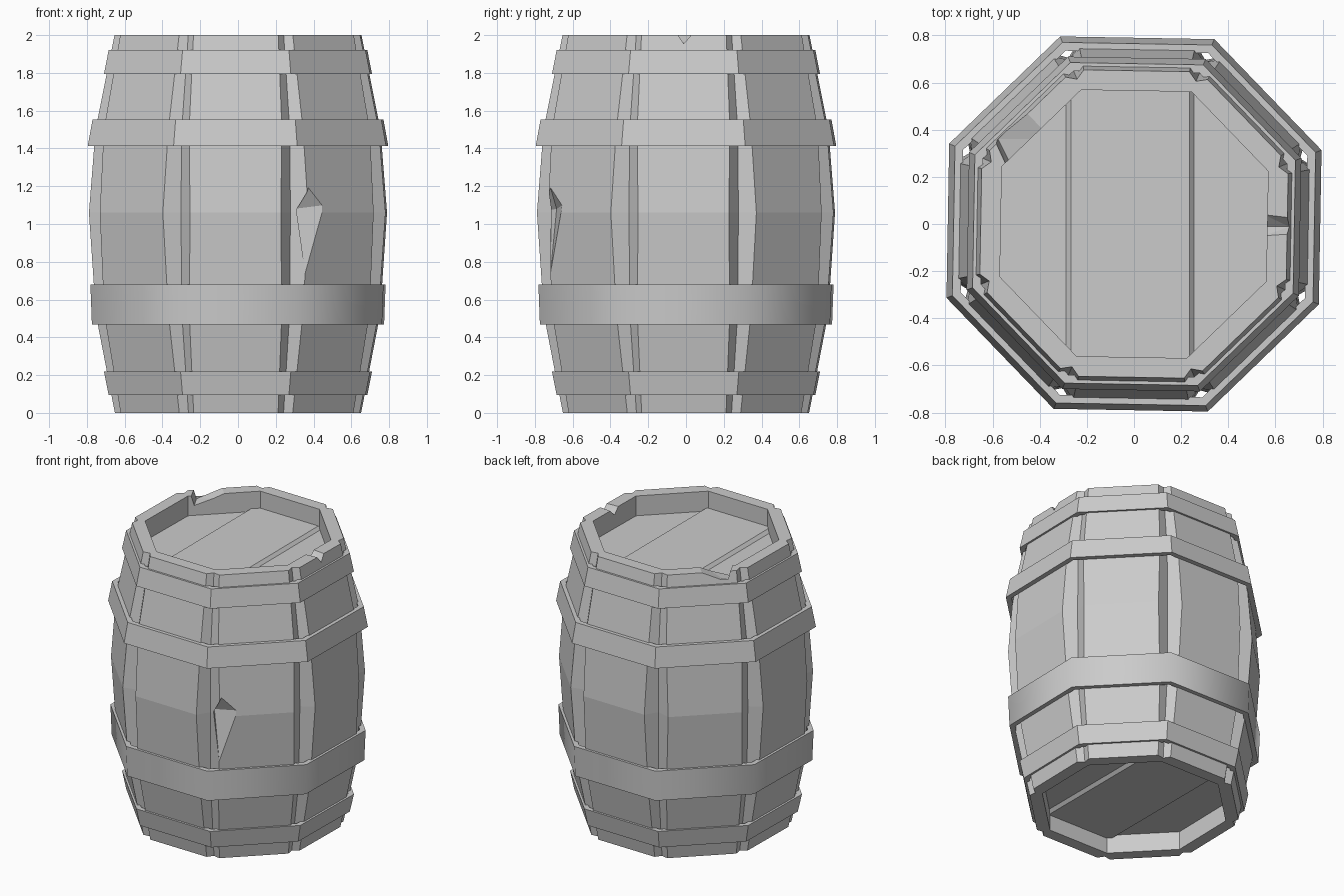
import bpy, bmesh
from math import radians, tan, cos, sin, pi
from mathutils import Vector

if "Cube" in bpy.data.objects:
    bpy.data.objects.remove(bpy.data.objects["Cube"])

T8 = tan(pi / 8)
TURN = radians(-1)          # the barrel sits very slightly twisted


def finish(name, bm):
    bmesh.ops.recalc_face_normals(bm, faces=bm.faces)
    me = bpy.data.meshes.new(name)
    bm.to_mesh(me)
    bm.free()
    ob = bpy.data.objects.new(name, me)
    bpy.context.collection.objects.link(ob)
    return ob


def polar(side, a, t, z):
    """Point at distance a out along a side's normal, t along the side."""
    k = side * pi / 4 + TURN
    return Vector((a * cos(k) - t * sin(k), a * sin(k) + t * cos(k), z))


def bridge(bm, r0, r1):
    n = len(r0)
    for i in range(n):
        bm.faces.new((r0[i], r0[(i + 1) % n], r1[(i + 1) % n], r1[i]))


def stave_ring(bm, z, a, gap, depth):
    """Octagon with a V notch at each corner."""
    ring = []
    for s in range(8):
        h = a * T8 - gap
        n = a - depth
        for aa, t in ((a, -h), (a, h), (n, n * T8)):
            ring.append(bm.verts.new(polar(s, aa, t, z)))
    return ring


def hull(name, pts):
    bm = bmesh.new()
    for p in pts:
        bm.verts.new(p)
    bmesh.ops.convex_hull(bm, input=bm.verts[:])
    return finish(name, bm)


# Barrel body: staves with recessed lids at both ends
INNER = 0.565
rows = [  # z, apothem, corner gap, notch depth
    (0.13, INNER, 0.03, 0), (0, INNER, 0.03, 0),
    (0, 0.648, 0.045, 0.04), (0.52, 0.748, 0.065, 0.06),
    (1.06, 0.785, 0.085, 0.085), (1.5, 0.75, 0.065, 0.06),
    (2, 0.65, 0.045, 0.04),
    (2, INNER, 0.03, 0), (1.86, INNER, 0.03, 0)]
bm = bmesh.new()
rings = [stave_ring(bm, *r) for r in rows]
for r0, r1 in zip(rings, rings[1:]):
    bridge(bm, r0, r1)
bm.faces.new(rings[0])
bm.faces.new(rings[-1])
body = finish("barrel_staves", bm)


# Chips broken out of the wood
def rim_chip(side, profile):
    return hull("chip_cutter", [polar(side, a, t * f, z)
                                for a, f in ((0.5, 1.3), (0.66, 1)) for t, z in profile])


cutters = [
    hull("chip_cutter", [(0.385, -0.722, 1.21), (0.455, -0.655, 1.10), (0.37, -0.725, 0.66),
                         (0.295, -0.685, 1.08), (0.37, -0.84, 1.05)]),
    rim_chip(0, [(-0.045, 2.02), (0.055, 2.02), (0.0, 1.955)]),
    rim_chip(3, [(-0.02, 2.02), (0.0, 2.0), (0.165, 1.93), (0.185, 2.02)]),
]
bpy.context.view_layer.objects.active = body
for c in cutters:
    c.hide_render = True
    m = body.modifiers.new("chip", 'BOOLEAN')
    m.operation = 'DIFFERENCE'
    m.solver = 'EXACT'
    m.object = c
    bpy.ops.object.modifier_apply(modifier=m.name)
for c in cutters:
    bpy.data.objects.remove(c)

# Raised middle plank on each lid
for name, z, d in (("top_lid_plank", 1.85, 0.03), ("bottom_lid_plank", 0.14, -0.03)):
    hull(name, [(x, y, zz) for y in (-0.575, 0.575)
                for x, zz in ((-0.30, z), (-0.268, z + d), (0.235, z + d), (0.265, z))])


# Hoops: thin octagonal bands
def hoop(name, z0, a0, z1, a1, thick=0.035):
    bm = bmesh.new()
    rs = [[bm.verts.new(polar(s, a, a * T8, z)) for s in range(8)]
          for z, a in ((z0, a0), (z1, a1), (z1, a1 - thick), (z0, a0 - thick))]
    for i in range(4):
        bridge(bm, rs[i], rs[(i + 1) % 4])
    return finish(name, bm)


hoop("bottom_hoop", 0.095, 0.68, 0.22, 0.705)
wide = hoop("wide_hoop", 0.468, 0.768, 0.68, 0.776)
hoop("upper_hoop", 1.412, 0.79, 1.552, 0.765)
hoop("top_hoop", 1.793, 0.705, 1.92, 0.68)

# The wide hoop is shaded round
bpy.ops.object.select_all(action='DESELECT')
wide.select_set(True)
bpy.context.view_layer.objects.active = wide
bpy.ops.object.shade_smooth_by_angle(angle=radians(60))
